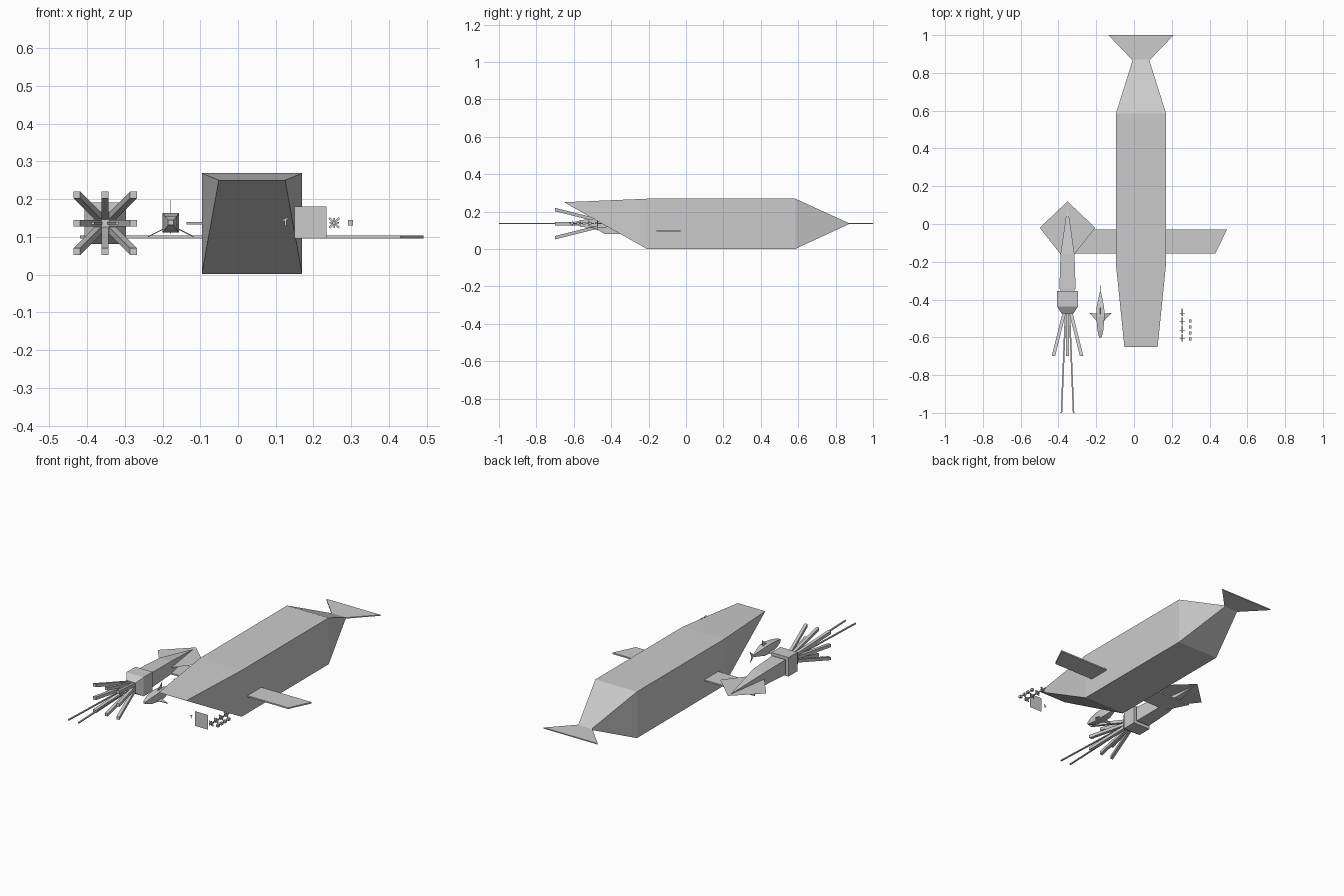
import bpy

grey = bpy.data.materials.new("plain_grey")
grey.diffuse_color = (0.6, 0.6, 0.6, 1)


def build(name, verts, faces):
    me = bpy.data.meshes.new(name)
    me.from_pydata(verts, [], faces)
    me.materials.append(grey)
    ob = bpy.data.objects.new(name, me)
    bpy.context.collection.objects.link(ob)
    return ob


def loft(name, sections):
    """Box-section body along y; section = (y, cx, cz, half_x, half_z)."""
    verts, faces = [], []
    for y, cx, cz, hx, hz in sections:
        verts += [(cx - hx, y, cz - hz), (cx + hx, y, cz - hz),
                  (cx + hx, y, cz + hz), (cx - hx, y, cz + hz)]
    for i in range(len(sections) - 1):
        a = 4 * i
        for k in range(4):
            n = (k + 1) % 4
            faces.append((a + k, a + n, a + 4 + n, a + 4 + k))
    e = len(verts) - 4
    faces += [(3, 2, 1, 0), (e, e + 1, e + 2, e + 3)]
    return build(name, verts, faces)


def slab(name, outline, offset):
    """Prism from a 3D outline pushed along an offset vector."""
    n = len(outline)
    verts = outline + [tuple(p + o for p, o in zip(v, offset)) for v in outline]
    faces = [tuple(range(n))[::-1], tuple(range(n, 2 * n))]
    faces += [(i, (i + 1) % n, n + (i + 1) % n, n + i) for i in range(n)]
    ob = build(name, verts, faces)
    import bmesh
    bm = bmesh.new()
    bm.from_mesh(ob.data)
    bmesh.ops.recalc_face_normals(bm, faces=bm.faces)
    bm.to_mesh(ob.data)
    bm.free()
    return ob


# Whale: wedge nose, box trunk, wedge tail, fluke and flippers
WX = 0.037
loft("whale_body", [(-0.65, WX, 0.25, 0.088, 0.0005),
                    (-0.21, WX, 0.135, 0.133, 0.134),
                    (0.585, WX, 0.135, 0.133, 0.134),
                    (0.87, WX, 0.136, 0.043, 0.003)])
slab("whale_fluke", [(WX - 0.043, 0.865, 0.133), (WX + 0.043, 0.865, 0.133),
                     (WX + 0.173, 1.0, 0.133), (WX - 0.173, 1.0, 0.133)], (0, 0, 0.006))
for s, side in ((-1, "left"), (1, "right")):
    slab("whale_flipper_" + side,
         [(WX + s * x, y, 0.095) for x, y in
          ((0.11, -0.03), (0.455, -0.03), (0.393, -0.157), (0.11, -0.157))], (0, 0, 0.008))

# Squid: mantle, flat diamond fin, head, arms and two long tentacles
SX, SZ = -0.352, 0.136
loft("squid_mantle", [(-0.345, SX, SZ, 0.043, 0.043), (-0.16, SX, SZ, 0.037, 0.037),
                      (0.09, SX, SZ, 0.001, 0.001)])
build("squid_fin", [(SX + x, y, SZ) for x, y in
                    ((0, 0.12), (-0.147, -0.02), (-0.037, -0.16),
                     (0.037, -0.16), (0.147, -0.02))], [(0, 1, 2, 3, 4)])
loft("squid_head", [(-0.475, SX, SZ, 0.03, 0.03), (-0.437, SX, SZ, 0.055, 0.055),
                    (-0.355, SX, SZ, 0.055, 0.055)])
loft("squid_neck", [(-0.357, SX, SZ, 0.036, 0.036), (-0.343, SX, SZ, 0.036, 0.036)])
for i in (-1, 0, 1):
    for k in (-1, 0, 1):
        if i or k:
            loft("squid_arm", [(-0.70, SX + 0.075 * i, SZ + 0.075 * k, 0.009, 0.009),
                               (-0.46, SX + 0.015 * i, SZ + 0.015 * k, 0.009, 0.009)])
for s in (-1, 1):
    loft("squid_tentacle", [(-1.0, SX + 0.032 * s, SZ, 0.004, 0.003),
                            (-0.46, SX + 0.01 * s, SZ, 0.004, 0.003)])

# Shark: tapered body, dorsal fin, upright tail, drooping side fins
HX = -0.178
loft("shark_body", [(-0.60, HX, 0.138, 0.007, 0.006), (-0.56, HX, 0.137, 0.016, 0.018),
                    (-0.49, HX, 0.137, 0.022, 0.026), (-0.44, HX, 0.137, 0.020, 0.024),
                    (-0.36, HX, 0.137, 0.003, 0.006)])
slab("shark_dorsal_fin", [(HX - 0.001, y, z) for y, z in
                          ((-0.485, 0.158), (-0.44, 0.197), (-0.445, 0.155))], (0.002, 0, 0))
slab("shark_tail_fin", [(HX - 0.001, y, z) for y, z in
                        ((-0.37, 0.137), (-0.325, 0.175), (-0.345, 0.137), (-0.33, 0.107))],
     (0.002, 0, 0))
for s in (-1, 1):
    slab("shark_side_fin", [(HX + s * 0.018, -0.515, 0.12), (HX + s * 0.06, -0.47, 0.099),
                            (HX + s * 0.018, -0.475, 0.12)], (0, 0, 0.003))

# Krill row: small bodies with crossed legs
for i in range(4):
    y = -0.608 + 0.045 * i
    loft("krill_body", [(y - 0.014, 0.255, 0.137, 0.004, 0.004),
                        (y + 0.025, 0.255, 0.137, 0.003, 0.003)])
    for dx, dz in ((1, 0), (0, 1), (1, 1), (1, -1)):
        r = 0.013
        slab("krill_legs", [(0.255 + t * dx * r + u * dz * 0.002, y - 0.002,
                             0.137 + t * dz * r - u * dx * 0.002)
                            for t, u in ((-1, -1), (1, -1), (1, 1), (-1, 1))], (0, 0.004, 0))

# Tiny pellets beside the krill
for i in range(4):
    y = -0.609 + 0.032 * i
    loft("pellet", [(y - 0.008, 0.298, 0.137, 0.007, 0.007),
                    (y + 0.008, 0.298, 0.137, 0.007, 0.007)])

# Upright flat panel and a tiny flat speck next to it
build("panel", [(0.15, -0.607, 0.095), (0.234, -0.607, 0.095),
                (0.234, -0.607, 0.18), (0.15, -0.607, 0.18)], [(0, 1, 2, 3)])
build("speck", [(x, -0.607, z) for x, z in
                ((0.124, 0.130), (0.128, 0.130), (0.129, 0.144), (0.135, 0.152),
                 (0.126, 0.150), (0.115, 0.143), (0.123, 0.142))],
      [(0, 1, 2, 3, 4, 5, 6)])
